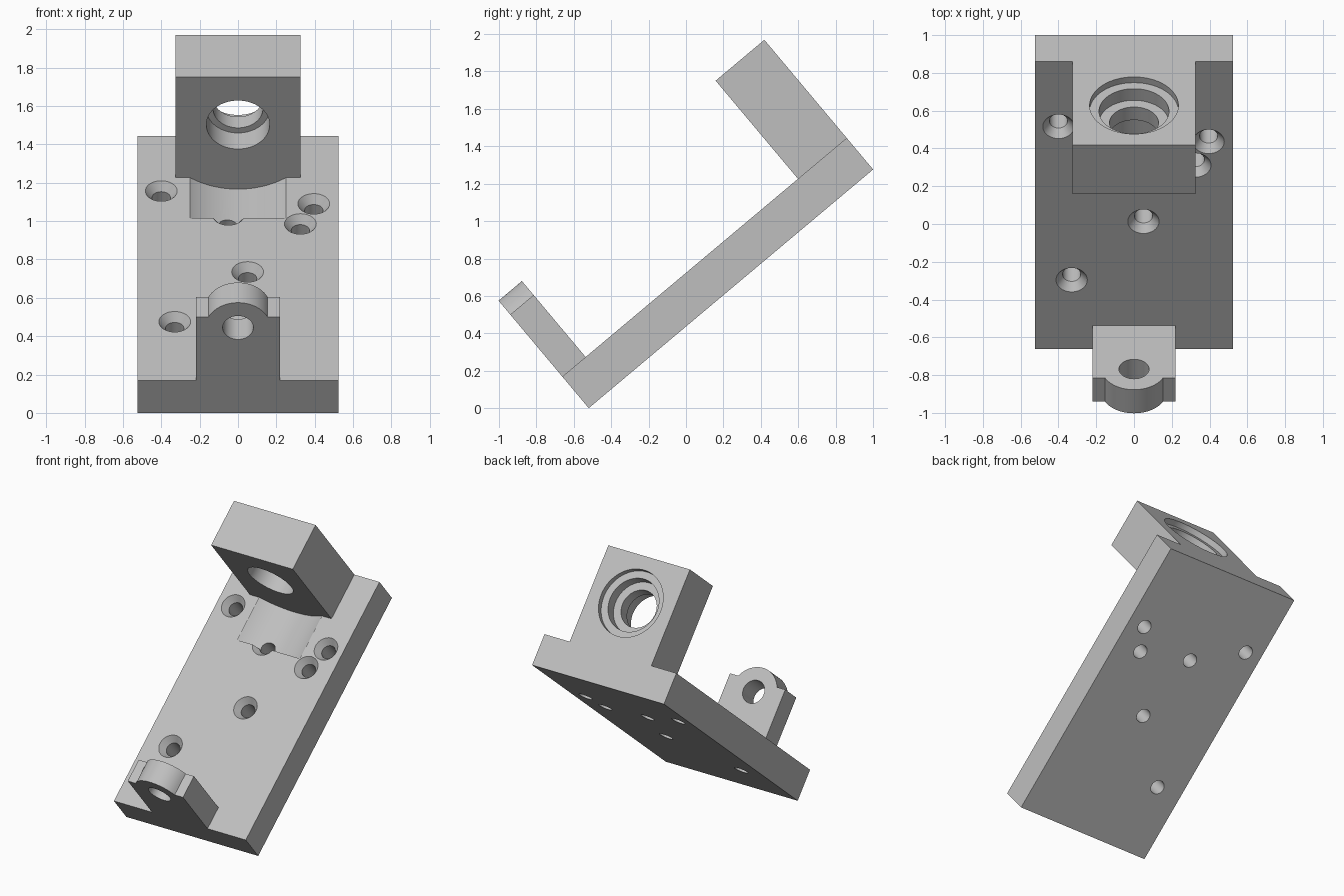
import bpy, bmesh, math
from mathutils import Matrix, Vector

cube = bpy.data.objects.get("Cube")
if cube:
    bpy.data.objects.remove(cube, do_unlink=True)

# Dimensions, in the plate's own frame: x across, y along, z out of the plate
LENGTH, HALF_WIDTH, THICK = 1.985, 0.525, 0.22
LUG_DEPTH, BLOCK_START, BLOCK_TOP = 0.163, 1.645, 0.905
AXIS = 0.58          # height of the shared bore axis
TILT = math.radians(40)

grey = bpy.data.materials.new("light grey metal")
grey.use_nodes = True
colour = (0.52, 0.52, 0.52, 1)
grey.diffuse_color = colour
grey.node_tree.nodes["Principled BSDF"].inputs["Base Color"].default_value = colour


def finish(name, bm):
    bmesh.ops.recalc_face_normals(bm, faces=bm.faces)
    mesh = bpy.data.meshes.new(name)
    bm.to_mesh(mesh)
    bm.free()
    mesh.materials.append(grey)
    obj = bpy.data.objects.new(name, mesh)
    bpy.context.collection.objects.link(obj)
    return obj


def extrude(name, profile, y0, y1):
    """Extrude an (x, z) profile along y."""
    bm = bmesh.new()
    face = bm.faces.new([bm.verts.new((x, y0, z)) for x, z in profile])
    moved = bmesh.ops.extrude_face_region(bm, geom=[face])["geom"]
    verts = [v for v in moved if isinstance(v, bmesh.types.BMVert)]
    bmesh.ops.translate(bm, verts=verts, vec=(0, y1 - y0, 0))
    return finish(name, bm)


def box(name, half, y0, y1, z0, z1):
    return extrude(name, [(-half, z0), (half, z0), (half, z1), (-half, z1)], y0, y1)


def turned(name, steps, place, segments=48):
    """Solid of revolution about z from (radius, height) steps."""
    bm = bmesh.new()
    rings = []
    for r, h in steps:
        rings.append([bm.verts.new((r * math.cos(a), r * math.sin(a), h))
                      for a in (math.tau * i / segments for i in range(segments))])
    for low, high in zip(rings, rings[1:]):
        for i in range(segments):
            j = (i + 1) % segments
            bm.faces.new((low[i], low[j], high[j], high[i]))
    bm.faces.new(rings[0])
    bm.faces.new(rings[-1])
    bm.transform(place)
    return finish(name, bm)


def combine(target, tool, operation):
    mod = target.modifiers.new(operation, "BOOLEAN")
    mod.operation, mod.solver, mod.object = operation, "EXACT", tool
    bpy.context.view_layer.objects.active = target
    bpy.ops.object.modifier_apply(modifier=mod.name)
    bpy.data.objects.remove(tool, do_unlink=True)


# Turns z into +y and lifts it to the bore axis
along = Matrix.Translation((0, 0, AXIS)) @ Matrix.Rotation(-math.pi / 2, 4, "X")

# Base plate with a scooped clearance groove in front of the block
bracket = box("mounting_bracket", HALF_WIDTH, 0, LENGTH, 0, THICK)
groove = turned("groove_cutter", [(0.438, 1.317), (0.438, BLOCK_START)], along, 128)
combine(bracket, groove, "DIFFERENCE")

# Bearing block
block = box("bearing_block", 0.325, BLOCK_START, LENGTH, 0.1, BLOCK_TOP)
combine(bracket, block, "UNION")

# Front lug: square shoulders with a rounded crown
shoulder, crown = 0.653, 0.17
start = math.asin((shoulder - AXIS) / crown)
arc = [start + (math.pi - 2 * start) * i / 24 for i in range(25)]
profile = [(-0.22, 0.1), (0.22, 0.1), (0.22, shoulder)]
profile += [(crown * math.cos(a), AXIS + crown * math.sin(a)) for a in arc]
profile += [(-0.22, shoulder)]
combine(bracket, extrude("front_lug", profile, 0, LUG_DEPTH), "UNION")

# Lug hole and the stepped block bore
lug_hole = turned("lug_hole_cutter", [(0.08, -0.1), (0.08, LUG_DEPTH + 0.1)], along)
combine(bracket, lug_hole, "DIFFERENCE")
bore = [(0.165, BLOCK_START - 0.1), (0.165, BLOCK_START + 0.13),
        (0.13, BLOCK_START + 0.13), (0.13, LENGTH - 0.12),
        (0.185, LENGTH - 0.12), (0.185, LENGTH - 0.04),
        (0.235, LENGTH - 0.04), (0.235, LENGTH + 0.1)]
combine(bracket, turned("bore_cutter", bore, along, 64), "DIFFERENCE")

# Countersunk screw holes
screw = [(0.048, -0.1), (0.048, THICK - 0.045), (0.083, THICK), (0.083, THICK + 0.05)]
for x, y in [(-0.4, 1.537), (0.395, 1.433), (0.325, 1.27),
             (-0.05, 1.343), (0.05, 0.881), (-0.33, 0.477)]:
    cutter = turned("screw_cutter", screw, Matrix.Translation((x, y, 0)), 32)
    combine(bracket, cutter, "DIFFERENCE")

# Merge flat regions, then tilt the part into place
bm = bmesh.new()
bm.from_mesh(bracket.data)
bmesh.ops.remove_doubles(bm, verts=bm.verts, dist=0.0001)
bmesh.ops.dissolve_limit(bm, angle_limit=0.01, verts=bm.verts, edges=bm.edges)
bm.transform(Matrix.Translation(Vector((0, -0.52, 0))) @ Matrix.Rotation(TILT, 4, "X"))
bm.to_mesh(bracket.data)
bm.free()

bpy.ops.object.select_all(action="DESELECT")
bracket.select_set(True)
bpy.context.view_layer.objects.active = bracket
bpy.ops.object.shade_smooth_by_angle(angle=math.radians(25))
